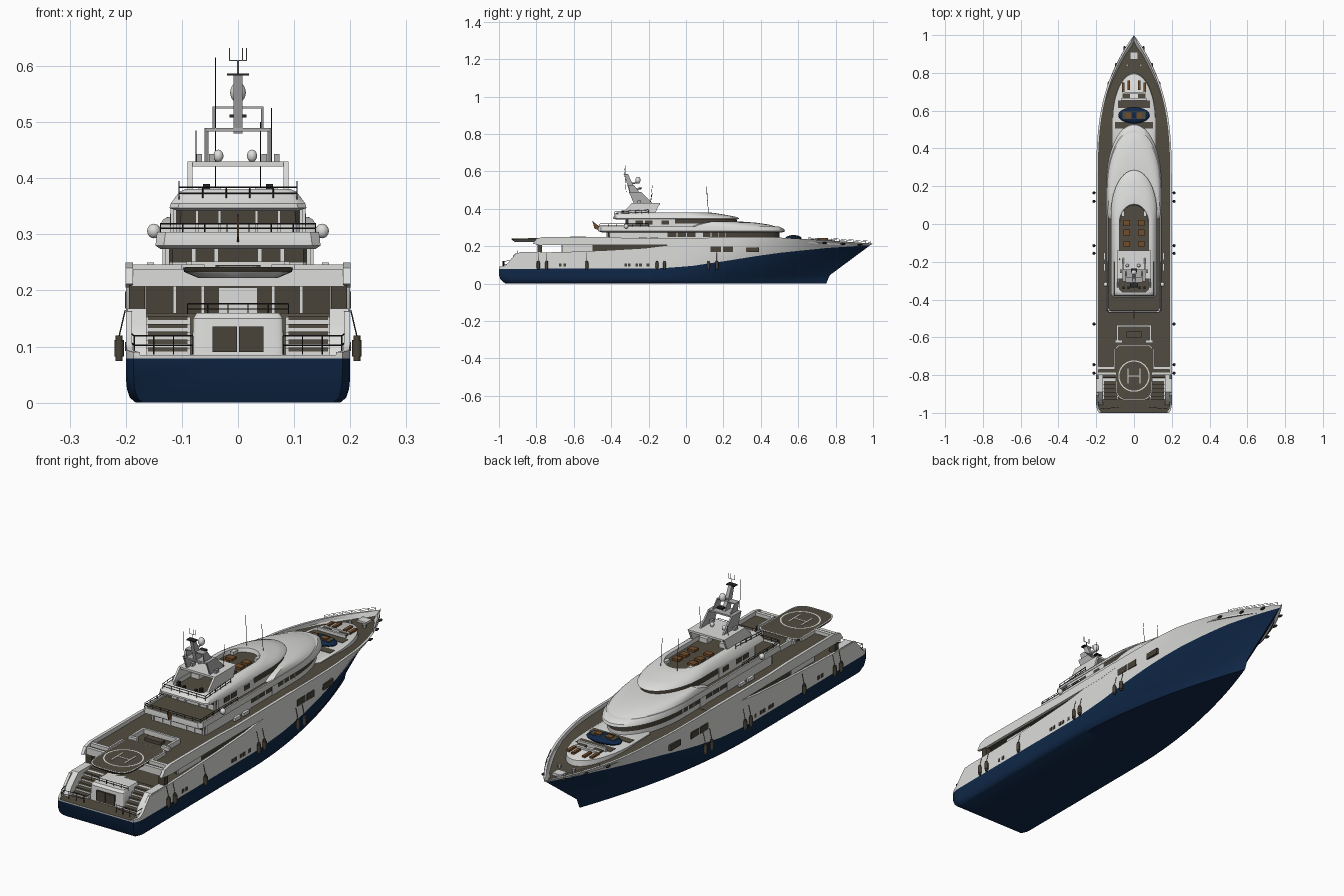
import bpy, bmesh, math
from mathutils import Vector, Matrix

if "Cube" in bpy.data.objects:
    bpy.data.objects.remove(bpy.data.objects["Cube"])

def mat(name, c):
    m = bpy.data.materials.new(name)
    m.diffuse_color = (*c, 1)
    m.use_nodes = True
    m.node_tree.nodes["Principled BSDF"].inputs["Base Color"].default_value = m.diffuse_color
    return m

BLUE = mat("navy_hull", (0.005, 0.021, 0.065))
WHITE = mat("white_paint", (0.72, 0.72, 0.71))
DECK = mat("brown_deck", (0.085, 0.073, 0.052))
GLASS = mat("dark_glass", (0.065, 0.055, 0.04))
GREY = mat("grey_metal", (0.42, 0.42, 0.42))
BLACK = mat("black_trim", (0.02, 0.02, 0.02))
WOOD = mat("orange_wood", (0.17, 0.075, 0.025))

def finish(name, bm, mats, angle=35):
    bmesh.ops.recalc_face_normals(bm, faces=bm.faces[:])
    me = bpy.data.meshes.new(name)
    bm.to_mesh(me)
    bm.free()
    for m in mats:
        me.materials.append(m)
    ob = bpy.data.objects.new(name, me)
    bpy.context.collection.objects.link(ob)
    bpy.ops.object.select_all(action='DESELECT')
    ob.select_set(True)
    bpy.context.view_layer.objects.active = ob
    bpy.ops.object.shade_smooth_by_angle(angle=math.radians(angle))
    return ob

def table(y, pts):
    for (a, za), (b, zb) in zip(pts, pts[1:]):
        if y <= b:
            return za + (zb - za) * max(0, (y - a) / (b - a))
    return pts[-1][1]

def ring(bm, w, y0, y1, L, z, e=1.0):
    # plan outline with a rounded end of length L at y1
    c = math.copysign(min(0.015, w / 3), L)
    pts = [(-w + abs(c), y0), (w - abs(c), y0), (w, y0 + c)]
    for i in range(29):
        a = math.pi * i / 28
        x, s = math.cos(a), math.sin(a)
        pts.append((w * math.copysign(abs(x) ** e, x), y1 - L + L * max(s, 0) ** e))
    pts.append((-w, y0 + c))
    return [bm.verts.new((x, y, z)) for x, y in pts]

def loft(name, rings, mats, bands, e=1.0):
    # bands: material index for each band, then for the top cap
    bm = bmesh.new()
    rs = [ring(bm, *r, e) for r in rings]
    n = len(rs[0])
    for k in range(len(rs) - 1):
        for i in range(n):
            j = (i + 1) % n
            bm.faces.new((rs[k][i], rs[k][j], rs[k + 1][j], rs[k + 1][i])).material_index = bands[k]
    bm.faces.new(rs[0][::-1])
    bm.faces.new(rs[-1]).material_index = bands[-1]
    return finish(name, bm, mats)

def boxes(name, m, items, mirror=True):
    bm = bmesh.new()
    for x0, x1, y0, y1, z0, z1 in items:
        for s in ((1, -1) if mirror else (1,)):
            M = Matrix.Translation((s * (x0 + x1) / 2, (y0 + y1) / 2, (z0 + z1) / 2)) @ \
                Matrix.Diagonal((x1 - x0, y1 - y0, z1 - z0, 1))
            bmesh.ops.create_cube(bm, size=1, matrix=M)
    return finish(name, bm, [m])

def rod(bm, p, q, r, seg=6):
    p, q = Vector(p), Vector(q)
    M = Matrix.Translation((p + q) / 2) @ (q - p).to_track_quat('Z', 'Y').to_matrix().to_4x4()
    bmesh.ops.create_cone(bm, cap_ends=True, segments=seg, radius1=r, radius2=r, depth=(q - p).length, matrix=M)

def rods(name, m, items):
    bm = bmesh.new()
    for p, q, r in items:
        rod(bm, p, q, r)
    return finish(name, bm, [m])

def rail(name, pts, h, m=BLACK, r=0.0013):
    items = []
    for p, q in zip(pts, pts[1:]):
        p, q = Vector(p), Vector(q)
        n = max(1, round((q - p).length / 0.04))
        for k in (1, 0.5):
            items.append((p + Vector((0, 0, h * k)), q + Vector((0, 0, h * k)), r))
        for i in range(n + 1):
            a = p.lerp(q, i / n)
            items.append((a, a + Vector((0, 0, h)), r))
    rods(name, m, items)

def balls(name, m, items):
    bm = bmesh.new()
    for c, s in items:
        bmesh.ops.create_uvsphere(bm, u_segments=20, v_segments=12, radius=1,
                                  matrix=Matrix.Translation(c) @ Matrix.Diagonal((*s, 1)))
    return finish(name, bm, [m])

def prisms(name, m, items):
    # side profiles (y, z) extruded from x0 to x1
    bm = bmesh.new()
    for prof, x0, x1 in items:
        a = [bm.verts.new((x0, y, z)) for y, z in prof]
        b = [bm.verts.new((x1, y, z)) for y, z in prof]
        bm.faces.new(a)
        bm.faces.new(b[::-1])
        for i in range(len(a)):
            j = (i + 1) % len(a)
            bm.faces.new((a[i], a[j], b[j], b[i]))
    return finish(name, bm, [m])

# hull: lofted rows from keel to sheer, then bulwark top and deck
SHEER = [(-1, .09), (-.96, .095), (-.93, .13), (-.9, .163), (-.5, .172), (-.2, .19), (-.08, .207), (0, .232), (.1, .245), (.5, .246), (.8, .228), (1, .214)]
PAINT = [(-1, .079), (-.05, .08), (.15, .094), (.34, .122), (.6, .165), (.8, .19), (1, .205)]
DECKZ = [(-1, .085), (-.82, .085), (-.8, .16), (.02, .16), (.08, .23), (.5, .228), (.8, .208), (1, .198)]
STEM = [(0, .75), (.03, .762), (.09, .79), (.15, .85), (.18, .92), (.205, .985), (.214, 1.0)]

def width(y, y0, p):
    w = 0.2 * (1 - max(0, (y - y0) / (1 - y0)) ** p)
    return w - 0.014 * max(0, (-0.95 - y) / 0.05) ** 2

def section(y):
    zp, zs, zd = table(y, PAINT), table(y, SHEER), table(y, DECKZ)
    wb, wm, ws = width(y, -.1, 1.9), width(y, .1, 2.6), width(y, .2, 3)
    inn = max(0, ws - 0.011)
    rows = [(0, 0), (.91 * wb, 0), (.965 * wb, .009), (.99 * wb, .025), (wb * .6 + wm * .4, .045), (wm, zp),
            (ws, zs), (inn, zs), (inn, zd), (0, zd)]
    out = []
    for x, z in rows:
        a = -1 + 0.035 * max(0, 1 - z / .045) ** 2
        out.append((x, a + (y + 1) / 2 * (table(z, STEM) - a), z))
    return out

bm = bmesh.new()
ys = [-1, -.985, -.97, -.95, -.93, -.9, -.82, -.8, -.6, -.4, -.2, -.08, 0, .02, .08] + [.12 + .04 * i for i in range(22)] + [1.0]
for s in (1, -1):
    secs = [[bm.verts.new((s * x, y, z)) for x, y, z in section(y)] for y in ys]
    for A, B in zip(secs, secs[1:]):
        for k in range(9):
            bm.faces.new((A[k], A[k + 1], B[k + 1], B[k])).material_index = 0 if k < 5 else (1 if k < 8 else 2)
    bm.faces.new(secs[0][:6] + [bm.verts.new((0, -1, .079))])
    bm.faces.new([secs[0][5], secs[0][6], secs[0][7], secs[0][8], secs[0][9], bm.verts.new((0, -1, .079))]).material_index = 1
bmesh.ops.remove_doubles(bm, verts=bm.verts[:], dist=1e-5)
finish("hull", bm, [BLUE, WHITE, DECK], 40)

# hull windows, portholes and bow fairleads
boxes("hull_windows", GLASS, [(.195, .2015, .13, .187, .168, .198), (.194, .201, .197, .25, .168, .198), (.188, .1985, .32, .39, .168, .194)])
boxes("portholes", GLASS, [(.197, .2015, y, y + .014, .092, .108) for y in (-.68, -.655, -.33, -.31, -.27, -.25, -.21)])
balls("fairleads", BLACK, [((s * x, y, z), (.006, .014, .005)) for s in (1, -1) for x, y, z in ((.135, .74, .217), (.095, .84, .212), (.05, .93, .207))])

# fenders hanging on cords
bm = bmesh.new()
for y in (-.79, -.745, -.53, -.155, -.115, .12, .165):
    for s in (1, -1):
        rod(bm, (s * .212, y, .082), (s * .212, y, .112), .0085, 12)
        for z, r in ((.078, .006), (.116, .006)):
            rod(bm, (s * .212, y, z - .004), (s * .212, y, z + .004), r, 12)
        rod(bm, (s * .212, y, .118), (s * .201, y, .165), .0012)
finish("fenders", bm, [GLASS])

# stern: garage block, doors, stairs and side wings
loft("stern_garage", [(.082, -.8, -.93, -.02, .085), (.08, -.8, -.925, -.02, .15), (.074, -.8, -.915, -.02, .16)], [WHITE, DECK], [0, 0, 0], .3)
boxes("garage_doors", GLASS, [(.002, .045, -.934, -.926, .09, .136)])
boxes("stairs", WHITE, [(.085, .165, -.93 + .02 * i, -.79, .08, .097 + .014 * i) for i in range(5)])
boxes("stair_treads", DECK, [(.09, .16, -.932 + .02 * i, -.912 + .02 * i, .091 + .014 * i, .0985 + .014 * i) for i in range(5)])
prisms("stern_wings", WHITE, [([(-.96, .08), (-.78, .08), (-.78, .168), (-.89, .168), (-.92, .14), (-.94, .12)], s * .163, s * .197) for s in (1, -1)])
for s in (1, -1):
    rail("stern_rail", [(s * .08, -.97, .086), (s * .185, -.98, .086), (s * .19, -.93, .09)], .033)
rail("cockpit_rail", [(-.09, -.9, .158), (.09, -.9, .158)], .018)

# main deck house under the upper deck
boxes("main_saloon", GLASS, [(-.165, .165, -.66, .07, .155, .21)], False)
boxes("saloon_screen", WHITE, [(-.035, .035, -.664, -.659, .16, .205)], False)
boxes("saloon_pillars", GLASS, [(.166, .194, -.795, -.77, .16, .21)])
boxes("side_pillars", WHITE, [(.06, .066, -.666, -.65, .16, .207), (.11, .116, -.666, -.65, .16, .207), (.164, .17, -.66, -.5, .16, .207)])

# upper deck slab, bulwarks and helipad
boxes("upper_deck", DECK, [(-.19, .19, -.79, .1, .21, .231)], False)
prisms("upper_deck_bulwark", WHITE, [([(-.82, .212), (-.76, .205), (.02, .205), (.11, .215), (.11, .245), (-.3, .243), (-.42, .248), (-.76, .25), (-.8, .24)], s * .187, s * .2005) for s in (1, -1)])
boxes("upper_deck_edge", WHITE, [(-.19, .19, -.8, -.785, .207, .238)], False)
boxes("aft_coaming", WHITE, [(.1, .187, -.77, -.755, .23, .246), (.1, .108, -.77, -.66, .23, .246), (.06, .1, -.63, -.615, .23, .246)])
loft("helipad", [(.07, -.64, -.915, -.1, .222), (.096, -.64, -.93, -.1, .233), (.098, -.64, -.935, -.1, .241), (.094, -.645, -.93, -.1, .2415)],
     [WHITE, DECK], [0, 1, 0, 1], .55)
bm = bmesh.new()
n = 48
vs = [[bm.verts.new((r * math.cos(2 * math.pi * i / n), -.805 + r * math.sin(2 * math.pi * i / n), .243)) for i in range(n)] for r in (.077, .083)]
for i in range(n):
    j = (i + 1) % n
    bm.faces.new((vs[0][i], vs[0][j], vs[1][j], vs[1][i]))
finish("helipad_circle", bm, [WHITE])
boxes("helipad_mark", WHITE, [(.028, .034, -.845, -.765, .24, .2435), (0, .03, -.808, -.802, .24, .2435)])
boxes("aft_sofa", WHITE, [(.082, .092, -.62, -.54, .23, .252), (0, .092, -.545, -.535, .23, .252)])
boxes("aft_table", DECK, [(-.04, .04, -.6, -.57, .23, .245)], False)

# level two: window band, overhanging roof deck and smooth dome
loft("upper_saloon", [(.132, -.42, .5, .3, .225), (.132, -.42, .5, .3, .25), (.132, -.42, .5, .3, .278)], [WHITE, GLASS], [0, 1, 0])
boxes("saloon_side_panels", WHITE, [(.128, .1345, -.41, -.1, .23, .278), (.128, .1345, .05, .09, .23, .278)] +
      [(.13, .1335, y, y + .005, .248, .278) for y in (-.05, 0, .13, .17, .21)])
boxes("aft_window_frames", WHITE, [(x, x + .008, -.424, -.418, .23, .278) for x in (.035, .075, .122)])
loft("bridge_deck", [(.138, -.45, .515, .32, .274), (.147, -.47, .53, .32, .28), (.146, -.47, .525, .32, .291), (.144, -.468, .5, .31, .304),
                     (.137, -.462, .48, .3, .304), (.136, -.46, .48, .3, .297)], [WHITE, DECK], [0, 0, 0, 0, 0, 1])
loft("forward_dome", [(.144, .02, .52, .31, .29), (.142, .03, .49, .3, .303), (.139, .06, .44, .27, .316), (.134, .1, .37, .23, .326), (.126, .14, .3, .18, .331)],
     [WHITE], [0] * 5)
rail("bridge_rail", [(-.138, -.2, .303), (-.138, -.46, .303), (.138, -.46, .303), (.138, -.2, .303)], .016)
balls("side_domes", WHITE, [((s * .15, -.32, .306), (.012, .012, .013)) for s in (1, -1)])
rods("dome_arms", GREY, [((s * .13, -.32, .298), (s * .15, -.32, .298), .004) for s in (1, -1)])
boxes("life_rafts", WHITE, [(.15, .162, y, y + .04, .236, .25) for y in (-.25, -.19)])

# flag at the aft rail
rods("flag_staff", BLACK, [((0, -.455, .29), (0, -.5, .335), .0015)])
prisms("flag", WOOD, [([(-.5, .333), (-.462, .305), (-.455, .28), (-.49, .295)], -.0015, .0015)])

# level three: bridge windows, roof and sun deck
loft("bridge", [(.118, -.32, .275, .22, .295), (.118, -.32, .275, .22, .32), (.116, -.32, .27, .22, .346)], [WHITE, GLASS], [0, 1, 0])
boxes("bridge_side_panels", WHITE, [(.114, .1205, -.31, -.06, .3, .346)])
boxes("bridge_side_windows", GLASS, [(.119, .1215, y, y + .04, .315, .337) for y in (-.27, -.22, -.13)])
boxes("bridge_aft_frames", WHITE, [(x, x + .006, -.325, -.318, .3, .346) for x in (.03, .07, .11)])
loft("sun_deck", [(.108, -.37, .27, .22, .342), (.122, -.39, .285, .23, .347), (.12, -.39, .275, .23, .355), (.112, -.38, .22, .2, .366), (.104, -.375, .16, .17, .376),
                  (.093, -.37, .12, .12, .381), (.078, -.36, .105, .1, .381), (.076, -.36, .1, .1, .364)], [WHITE, DECK], [0] * 7 + [1])
rail("sun_deck_rail", [(-.105, -.2, .372), (-.105, -.38, .362), (.105, -.38, .362), (.105, -.2, .372)], .022)
boxes("loungers", WOOD, [(.022, .055, y, y + .03, .364, .374) for y in (-.12, -.06, -.01)])
boxes("sun_deck_bar", WHITE, [(.03, .07, -.23, -.19, .364, .385), (.05, .065, .04, .07, .364, .378)])
boxes("chairs", BLACK, [(.05, .062, -.345, -.33, .364, .39), (.025, .035, -.345, -.33, .364, .378)])

# mast: three stacked arches, spar, domes and aerials
def arch(name, w, t, a, b):
    (y0, y1, z0), (y2, y3, z1) = a, b
    leg = [(y0, z0), (y1, z0), (y3, z1), (y2, z1)]
    top = [(y2, z1 - t), (y3, z1 - t), (y3, z1), (y2, z1)]
    prisms(name, GREY if w < .09 else WHITE, [(leg, s * (w - t), s * w) for s in (1, -1)] + [(top, -w + t * .6, w - t * .6)])

arch("lower_arch", .09, .009, (-.35, -.17, .365), (-.29, -.14, .43))
arch("middle_arch", .06, .007, (-.28, -.18, .43), (-.305, -.24, .49))
arch("upper_arch", .045, .004, (-.3, -.25, .49), (-.31, -.28, .528))
prisms("mast_spar", GREY, [([(-.3, .48), (-.26, .48), (-.31, .585), (-.33, .585)], -.008, .008)])
balls("radar_domes", WHITE, [((0, -.257, .553), (.014, .014, .018)), ((.025, -.22, .44), (.009, .009, .011)), ((-.035, -.22, .44), (.009, .009, .011))])
boxes("equipment_boxes", GREY, [(.042, .052, -.26, -.24, .43, .443), (.064, .074, -.26, -.24, .43, .443)])
boxes("radar_scanner", BLACK, [(-.015, .015, -.255, -.235, .508, .514), (-.02, .02, -.335, -.31, .583, .587)], False)
rods("radar_brackets", GREY, [((0, -.29, .5), (0, -.24, .508), .004), ((0, -.3, .535), (0, -.25, .54), .004)])
rods("mast_top", GREY, [((0, -.322, .585), (0, -.322, .61), .002), ((-.016, -.322, .61), (.016, -.322, .61), .0012)] +
     [((x, -.322, .61), (x, -.322, .632), .0012) for x in (-.015, .008, .015)])
rods("aerials", BLACK, [((-.04, .12, .38), (-.04, .11, .52), .001), ((.04, .12, .38), (.04, .11, .5), .001), ((-.04, -.32, .49), (-.04, -.33, .615), .001),
                        ((.06, -.19, .43), (.06, -.18, .525), .001), ((-.075, -.19, .43), (-.075, -.18, .485), .001)])

# foredeck: lounge platform, seats, tender and bow gear
loft("foredeck_platform", [(.115, .4, .8, .25, .2), (.113, .4, .795, .25, .232), (.108, .4, .79, .25, .235)], [WHITE, DECK], [0, 0, 0])
boxes("foredeck_recess", DECK, [(-.085, .085, .615, .655, .23, .2365), (-.1, .1, .505, .54, .23, .2365)], False)
boxes("foredeck_sofa", WHITE, [(-.07, .07, .655, .665, .23, .25), (-.06, .06, .69, .7, .23, .244)], False)
boxes("foredeck_tables", DECK, [(.02, .06, .668, .688, .235, .242)])
boxes("foredeck_loungers", WOOD, [(.02, .034, .71, .76, .235, .243), (.05, .064, .7, .75, .235, .243)])
balls("tender", BLUE, [((0, .575, .243), (.083, .043, .016))])
boxes("tender_seats", WOOD, [(.012, .042, .562, .588, .25, .261)])
boxes("tender_deck", DECK, [(-.06, .06, .555, .595, .245, .2575)], False)
boxes("bow_hatch", WHITE, [(-.022, .022, .87, .91, .195, .212)], False)
rods("windlass", GREY, [((s * .035, .84, .2), (s * .035, .84, .22), .008) for s in (1, -1)])
for s in (1, -1):
    rail("bow_rail", [(s * width(y, .2, 3) * .97, y, table(y, SHEER)) for y in (.78, .86, .93, .985)], .012, GREY, .0009)
